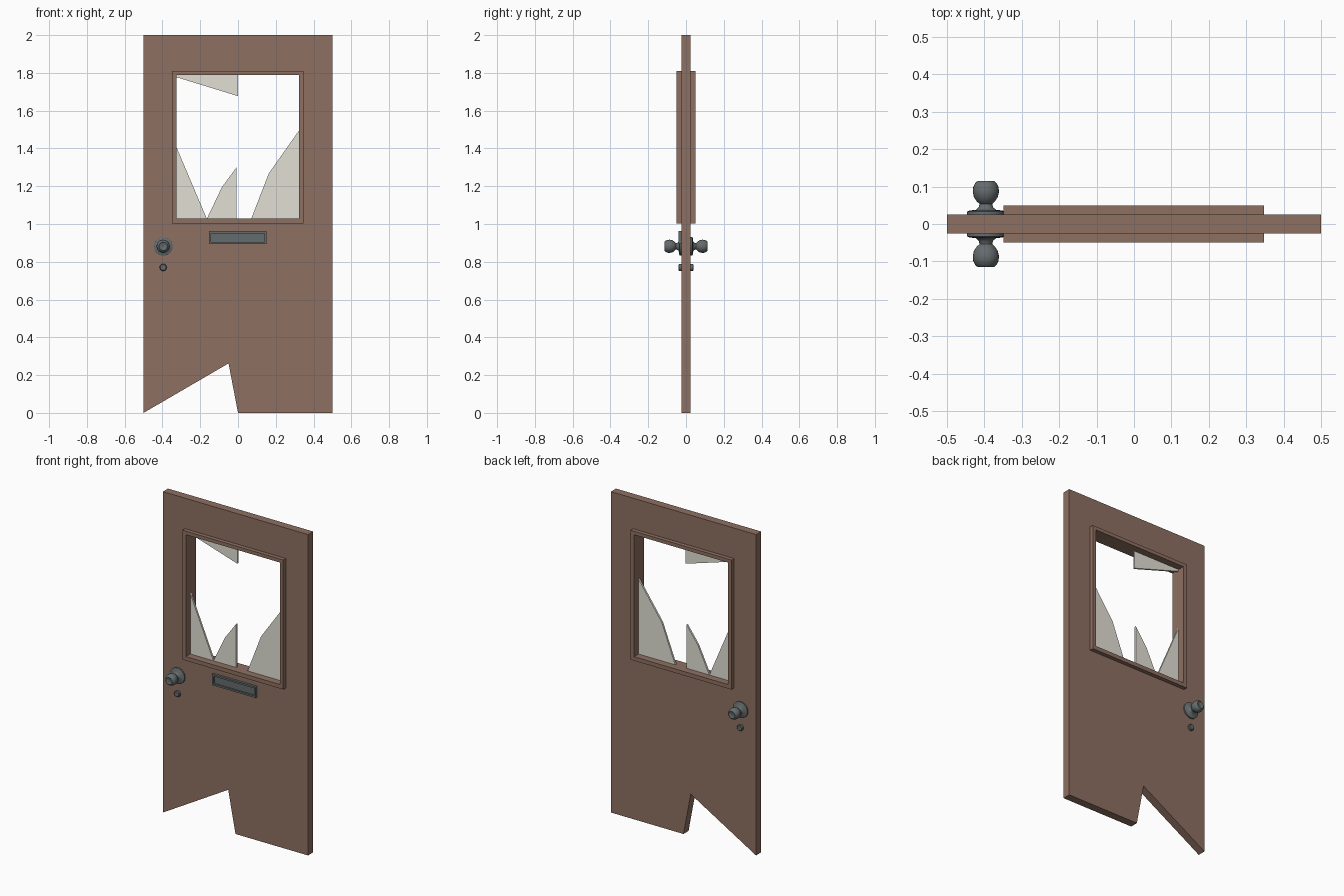
import bpy, bmesh, math

if "Cube" in bpy.data.objects:
    bpy.data.objects.remove(bpy.data.objects["Cube"])


def material(name, rgb):
    m = bpy.data.materials.new(name)
    m.diffuse_color = (*rgb, 1)
    m.use_nodes = True
    m.node_tree.nodes["Principled BSDF"].inputs["Base Color"].default_value = m.diffuse_color
    return m


WOOD = material("brown wood", (0.27, 0.16, 0.12))
METAL = material("grey metal", (0.13, 0.148, 0.153))
GLASS = material("pale glass", (0.76, 0.74, 0.66))


def rect(x0, x1, z0, z1):
    return [(x0, z0), (x1, z0), (x1, z1), (x0, z1)]


def link(name, mesh, mat):
    ob = bpy.data.objects.new(name, mesh)
    mesh.name = name
    mesh.materials.clear()
    mesh.materials.append(mat)
    bpy.context.collection.objects.link(ob)
    return ob


def plate(name, loops, y0, y1, mat):
    """Filled xz outline (further loops are holes), extruded from y0 to y1."""
    cu = bpy.data.curves.new(name, 'CURVE')
    cu.dimensions = '2D'
    cu.fill_mode = 'BOTH'
    cu.extrude = (y1 - y0) / 2
    for pts in loops:
        s = cu.splines.new('POLY')
        s.points.add(len(pts) - 1)
        for p, (x, z) in zip(s.points, pts):
            p.co = (x, z, 0, 1)
        s.use_cyclic_u = True
    tmp = bpy.data.objects.new(name, cu)
    bpy.context.collection.objects.link(tmp)
    dg = bpy.context.evaluated_depsgraph_get()
    me = bpy.data.meshes.new_from_object(tmp.evaluated_get(dg))
    bpy.data.objects.remove(tmp)
    for v in me.vertices:
        x, z, d = v.co
        v.co = (x, (y0 + y1) / 2 - d, z)
    bm = bmesh.new()
    bm.from_mesh(me)
    bmesh.ops.remove_doubles(bm, verts=bm.verts, dist=1e-5)
    bmesh.ops.recalc_face_normals(bm, faces=bm.faces)
    for f in bm.faces:
        f.smooth = False
    bm.to_mesh(me)
    bm.free()
    return link(name, me, mat)


def lathe(name, profile, x, z, side, mat, n=24):
    """Profile of (radius, distance from the door centre) turned about y."""
    bm = bmesh.new()
    rings = []
    for r, d in profile:
        rings.append([bm.verts.new((x + r * math.cos(2 * math.pi * i / n), side * d,
                                    z + r * math.sin(2 * math.pi * i / n)))
                      for i in range(n)])
    for a, b in zip(rings, rings[1:]):
        for i in range(n):
            bm.faces.new((a[i], a[(i + 1) % n], b[(i + 1) % n], b[i]))
    bm.faces.new(rings[0])
    bm.faces.new(rings[-1])
    bmesh.ops.recalc_face_normals(bm, faces=bm.faces)
    me = bpy.data.meshes.new(name)
    bm.to_mesh(me)
    bm.free()
    ob = link(name, me, mat)
    bpy.ops.object.select_all(action='DESELECT')
    ob.select_set(True)
    bpy.context.view_layer.objects.active = ob
    bpy.ops.object.shade_smooth_by_angle(angle=math.radians(40))
    return ob


# Door slab with window opening and broken bottom edge
window = rect(-0.325, 0.323, 1.028, 1.788)
plate("door_slab", [[(-0.5, 0), (-0.05, 0.262), (0, 0), (0.5, 0), (0.5, 2), (-0.5, 2)],
                    window], -0.025, 0.025, WOOD)

# Raised window trim on both faces
for side, y0, y1 in (("front", -0.05, -0.025), ("back", 0.025, 0.05)):
    plate("window_trim_" + side, [rect(-0.349, 0.347, 1.003, 1.81), window], y0, y1, WOOD)

# Broken glass shards
shards = {
    "left": [(-0.325, 1.028), (-0.165, 1.028), (-0.325, 1.405)],
    "middle": [(-0.165, 1.028), (-0.008, 1.028), (-0.008, 1.30), (-0.085, 1.195)],
    "right": [(0.07, 1.028), (0.323, 1.028), (0.323, 1.495), (0.163, 1.268)],
    "top": [(-0.325, 1.788), (-0.325, 1.777), (0, 1.677), (0, 1.788)],
}
for key, pts in shards.items():
    plate("glass_shard_" + key, [pts], -0.006, 0.006, GLASS)

# Letter slot: rim and recessed flap
plate("letter_slot_rim", [rect(-0.153, 0.15, 0.893, 0.962),
                          rect(-0.142, 0.139, 0.904, 0.951)], -0.04, -0.025, METAL)
plate("letter_slot_flap", [rect(-0.142, 0.139, 0.904, 0.951)], -0.031, -0.025, METAL)

# Knobs and locks on both faces
knob = [(0.05, 0.024), (0.05, 0.033), (0.044, 0.036), (0.027, 0.038), (0.019, 0.045),
        (0.017, 0.054), (0.024, 0.06), (0.032, 0.072), (0.035, 0.086), (0.034, 0.098),
        (0.029, 0.109), (0.022, 0.115), (0.018, 0.112)]
lock = [(0.019, 0.024), (0.019, 0.036), (0.015, 0.04)]
for side, s in (("front", -1), ("back", 1)):
    lathe("door_knob_" + side, knob, -0.396, 0.882, s, METAL)
    lathe("lock_" + side, lock, -0.396, 0.77, s, METAL, 16)
